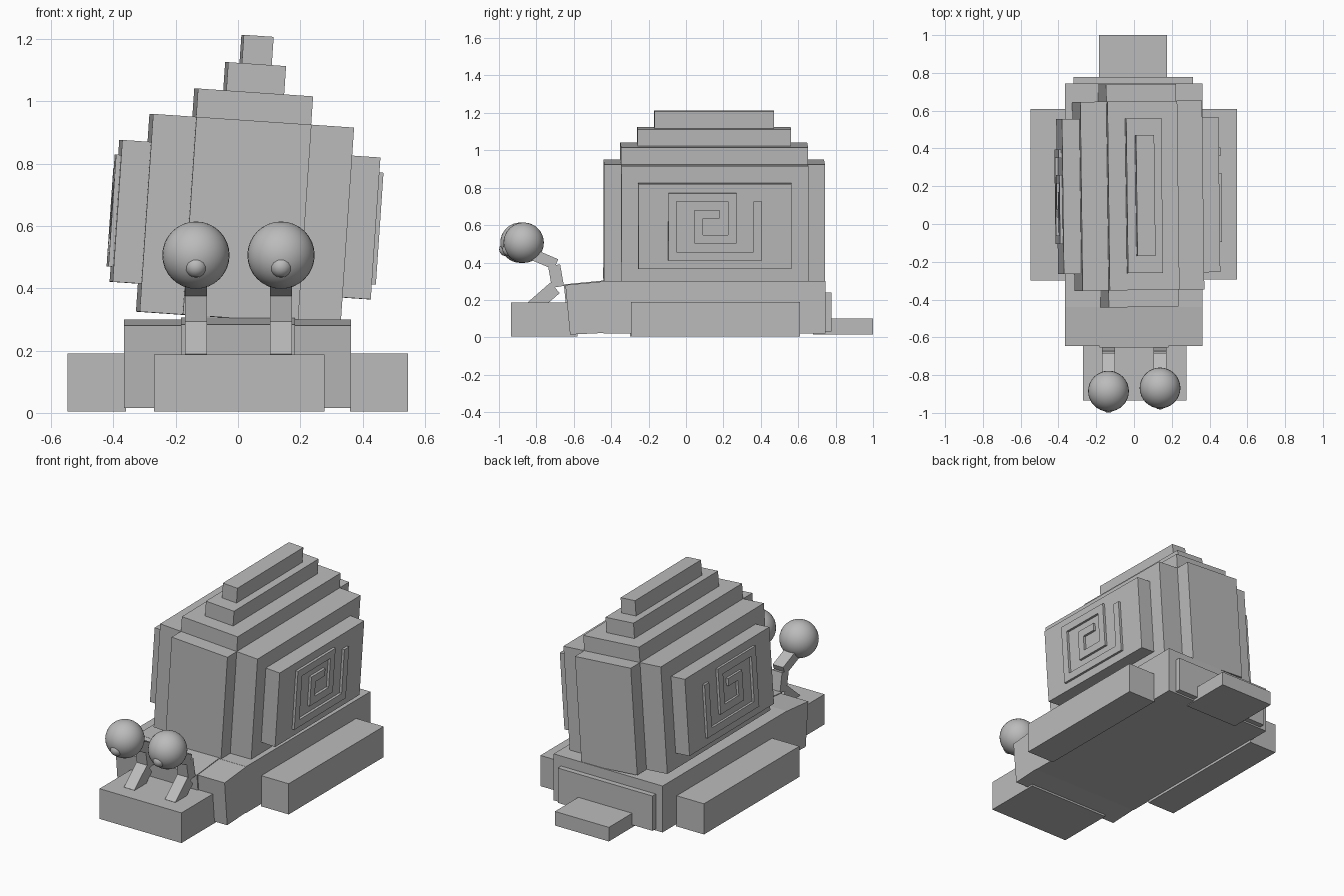
import bpy, bmesh, math
from mathutils import Matrix, Vector

if "Cube" in bpy.data.objects:
    bpy.data.objects.remove(bpy.data.objects["Cube"])

grey = bpy.data.materials.new("plain_grey")
grey.diffuse_color = (0.5, 0.5, 0.5, 1)
grey.use_nodes = True
grey.node_tree.nodes["Principled BSDF"].inputs["Base Color"].default_value = grey.diffuse_color


def finish(name, bm, matrix=None):
    bmesh.ops.recalc_face_normals(bm, faces=bm.faces)
    mesh = bpy.data.meshes.new(name)
    bm.to_mesh(mesh)
    bm.free()
    if matrix:
        mesh.transform(matrix)
    mesh.materials.append(grey)
    obj = bpy.data.objects.new(name, mesh)
    bpy.context.collection.objects.link(obj)
    return obj


def add_box(bm, x0, x1, y0, y1, z0, z1):
    m = Matrix.Translation(((x0 + x1) / 2, (y0 + y1) / 2, (z0 + z1) / 2))
    m = m @ Matrix.Diagonal((x1 - x0, y1 - y0, z1 - z0, 1))
    bmesh.ops.create_cube(bm, size=1, matrix=m)


def box(name, *bounds, matrix=None):
    bm = bmesh.new()
    add_box(bm, *bounds)
    return finish(name, bm, matrix)


def side_profile(name, x0, x1, points):
    """Extrude a (y, z) outline from x0 to x1."""
    bm = bmesh.new()
    face = bm.faces.new([bm.verts.new((x0, y, z)) for y, z in points])
    ext = bmesh.ops.extrude_face_region(bm, geom=[face])
    moved = [v for v in ext["geom"] if isinstance(v, bmesh.types.BMVert)]
    bmesh.ops.translate(bm, verts=moved, vec=(x1 - x0, 0, 0))
    return finish(name, bm)


def ball(name, center, radius, segments=32):
    bm = bmesh.new()
    bmesh.ops.create_uvsphere(bm, u_segments=segments, v_segments=segments // 2,
                              radius=radius, matrix=Matrix.Translation(center))
    for f in bm.faces:
        f.smooth = True
    return finish(name, bm)


# Body, head and tail
box("body", -0.365, 0.362, -0.44, 0.745, 0.02, 0.30)
box("body_back", -0.32, 0.312, 0.70, 0.777, 0.03, 0.24)
box("tail", -0.185, 0.175, 0.68, 1.0, 0.015, 0.10)
box("head", -0.27, 0.277, -0.935, -0.58, 0.005, 0.187)
side_profile("neck", -0.365, 0.362,
             [(-0.645, 0.28), (-0.43, 0.30), (-0.30, 0.30), (-0.30, 0.03), (-0.62, 0.015)])
side_profile("neck_middle", -0.183, 0.183,
             [(-0.653, 0.283), (-0.42, 0.306), (-0.42, 0.15), (-0.64, 0.15)])

# Side feet
box("foot_left", -0.547, -0.36, -0.30, 0.61, 0.005, 0.19)
box("foot_right", 0.36, 0.545, -0.295, 0.61, 0.005, 0.19)

# Shell, built about its own centre and leaned to one side
lean = (Matrix.Translation((0.0225, 0.15, 0.62))
        @ Matrix.Rotation(math.radians(0.7), 4, 'Z')
        @ Matrix.Rotation(math.radians(3.9), 4, 'Y'))
TIERS = [("shell_long_core", 0.185, 0.59, 0.318),
         ("shell_wide_core", 0.323, 0.50, 0.318),
         ("shell_side_plates", 0.415, 0.41, 0.228),
         ("shell_step_low", 0.185, 0.50, 0.409),
         ("shell_step_mid", 0.093, 0.41, 0.50),
         ("shell_step_top", 0.048, 0.32, 0.591)]
for name, hx, hy, hz in TIERS:
    box(name, -hx, hx, -hy, hy, -min(hz, 0.318), hz, matrix=lean)

# Square spiral in relief on both sides of the shell
STROKES = [(0.205, 0.25, -0.18, 0.135), (-0.25, 0.205, -0.18, -0.135),
           (-0.25, -0.205, -0.135, 0.18), (-0.205, 0.115, 0.135, 0.18),
           (0.07, 0.115, -0.09, 0.135), (-0.11, 0.07, -0.09, -0.045),
           (-0.11, -0.065, -0.045, 0.09), (-0.065, 0.025, 0.045, 0.09)]
for side, s in (("left", -1), ("right", 1)):
    bm = bmesh.new()
    for y0, y1, z0, z1 in STROKES:
        xa, xb = sorted((s * 0.40, s * 0.43))
        add_box(bm, xa, xb, y0, y1, z0, z1)
    finish("spiral_" + side, bm, lean)

# Eye stalks of three short bars, with eyeballs and pupils
BARS = [((-0.82, 0.16), (-0.70, 0.265), 0.075),
        ((-0.692, 0.235), (-0.70, 0.31), 0.08),
        ((-0.685, 0.27), (-0.705, 0.385), 0.065),
        ((-0.695, 0.39), (-0.86, 0.46), 0.06)]
for side, x, y in (("left", -0.135, -0.885), ("right", 0.138, -0.868)):
    bm = bmesh.new()
    for (ya, za), (yb, zb), thick in (BARS[0], BARS[2], BARS[3]):
        d = Vector((0, yb - ya, zb - za))
        m = (Matrix.Translation((x, (ya + yb) / 2, (za + zb) / 2))
             @ Matrix.Rotation(math.atan2(d.z, d.y), 4, 'X')
             @ Matrix.Diagonal((0.07, d.length, thick, 1)))
        bmesh.ops.create_cube(bm, size=1, matrix=m)
    finish("eye_stalk_" + side, bm)
    ball("eye_" + side, (x, y, 0.506), 0.108)
    ball("pupil_" + side, (x, y - 0.078, 0.47), 0.036, 16)
